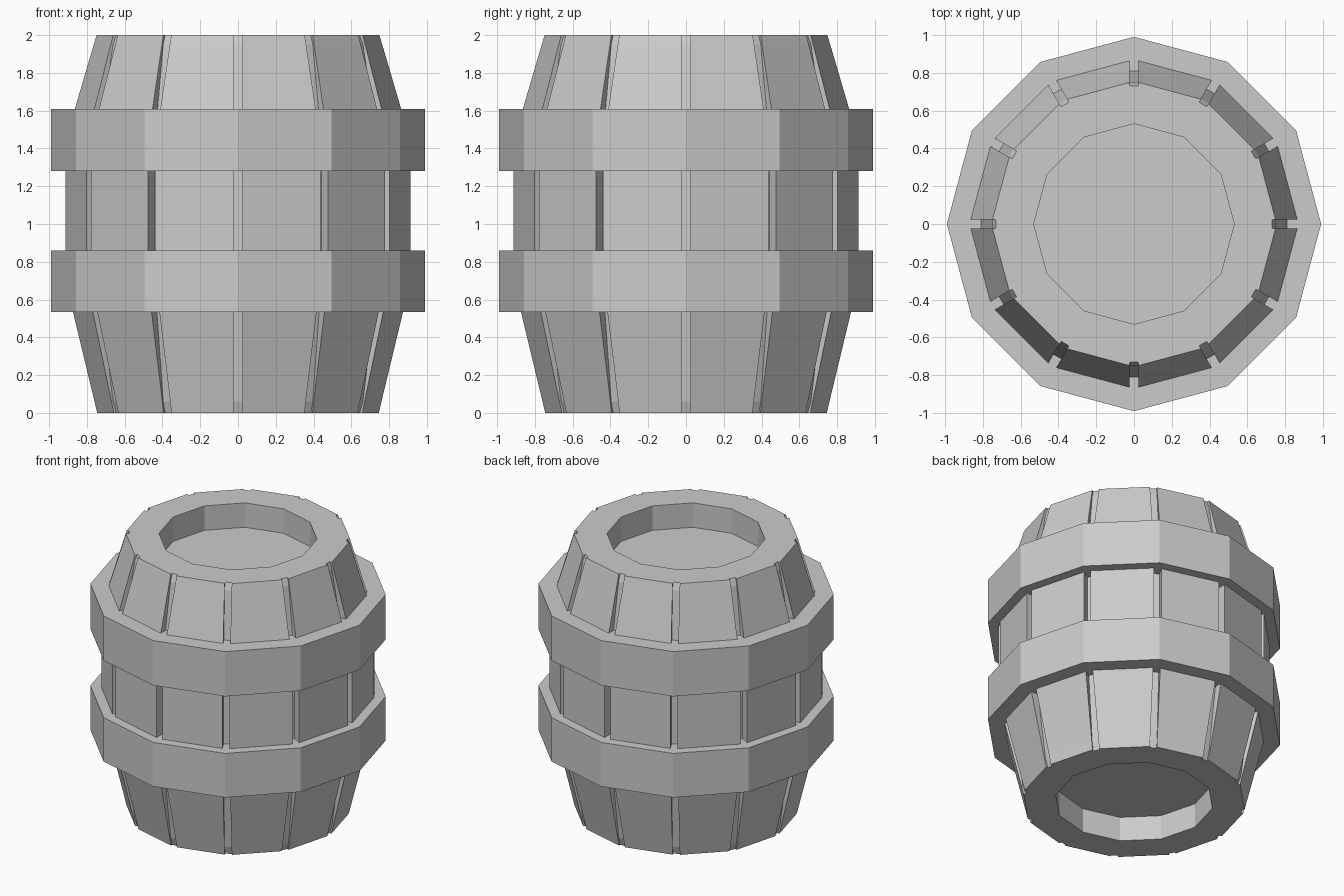
import bpy, bmesh
from math import cos, sin, tan, radians

if "Cube" in bpy.data.objects:
    bpy.data.objects.remove(bpy.data.objects["Cube"])

N = 12
GAP = 0.024          # half width of the groove between staves
HOLE_R, HOLE_DEPTH = 0.53, 0.18


def polar(r, t, k, z):
    """Point at radius r, sideways offset t, on corner direction k."""
    a = radians(360 / N * k)
    return (r * cos(a) - t * sin(a), r * sin(a) + t * cos(a), z)


def finish(bm, name):
    bmesh.ops.recalc_face_normals(bm, faces=bm.faces)
    me = bpy.data.meshes.new(name)
    bm.to_mesh(me)
    bm.free()
    ob = bpy.data.objects.new(name, me)
    bpy.context.collection.objects.link(ob)
    return ob


def bridge(bm, a, b):
    n = len(a)
    for i in range(n):
        j = (i + 1) % n
        bm.faces.new((a[i], a[j], b[j], b[i]))


def ring(bm, r, z):
    return [bm.verts.new(polar(r, 0, k, z)) for k in range(N)]


def stave_loop(bm, z, r, core):
    """Twelve-sided outline with a groove at every corner."""
    ro = r - GAP * tan(radians(180 / N))
    pts = ((ro, -GAP), (core, -GAP), (core, GAP), (ro, GAP))
    return [bm.verts.new(polar(p, t, k, z)) for k in range(N) for p, t in pts]


# Barrel body: z, corner radius of the staves, radius of the groove floor
profile = [(0, 0.752, 0.73), (0.06, 0.766, 0.75), (0.70, 0.92, 0.84),
           (1.44, 0.92, 0.84), (1.95, 0.77, 0.75), (2.0, 0.755, 0.73)]
bm = bmesh.new()
loops = [stave_loop(bm, *p) for p in profile]
for a, b in zip(loops, loops[1:]):
    bridge(bm, a, b)

# Rims with recessed ends
for loop, z, floor_z in ((loops[0], 0, HOLE_DEPTH), (loops[-1], 2, 2 - HOLE_DEPTH)):
    rim, floor = ring(bm, HOLE_R, z), ring(bm, HOLE_R, floor_z)
    for k in range(N):
        j = (k + 1) % N
        c = loop[4 * k:4 * k + 4]
        bm.faces.new((rim[k], c[0], c[1]))
        bm.faces.new((rim[k], c[1], c[2]))
        bm.faces.new((rim[k], c[2], c[3]))
        bm.faces.new((rim[k], c[3], loop[4 * j], rim[j]))
    bridge(bm, rim, floor)
    bm.faces.new(floor)
finish(bm, "barrel_body")

# Two hoops
for name, z0, z1 in (("lower_hoop", 0.535, 0.86), ("upper_hoop", 1.28, 1.61)):
    bm = bmesh.new()
    rings = [ring(bm, r, z) for r, z in ((0.99, z0), (0.99, z1), (0.80, z1), (0.80, z0))]
    for i in range(4):
        bridge(bm, rings[i], rings[(i + 1) % 4])
    finish(bm, name)
